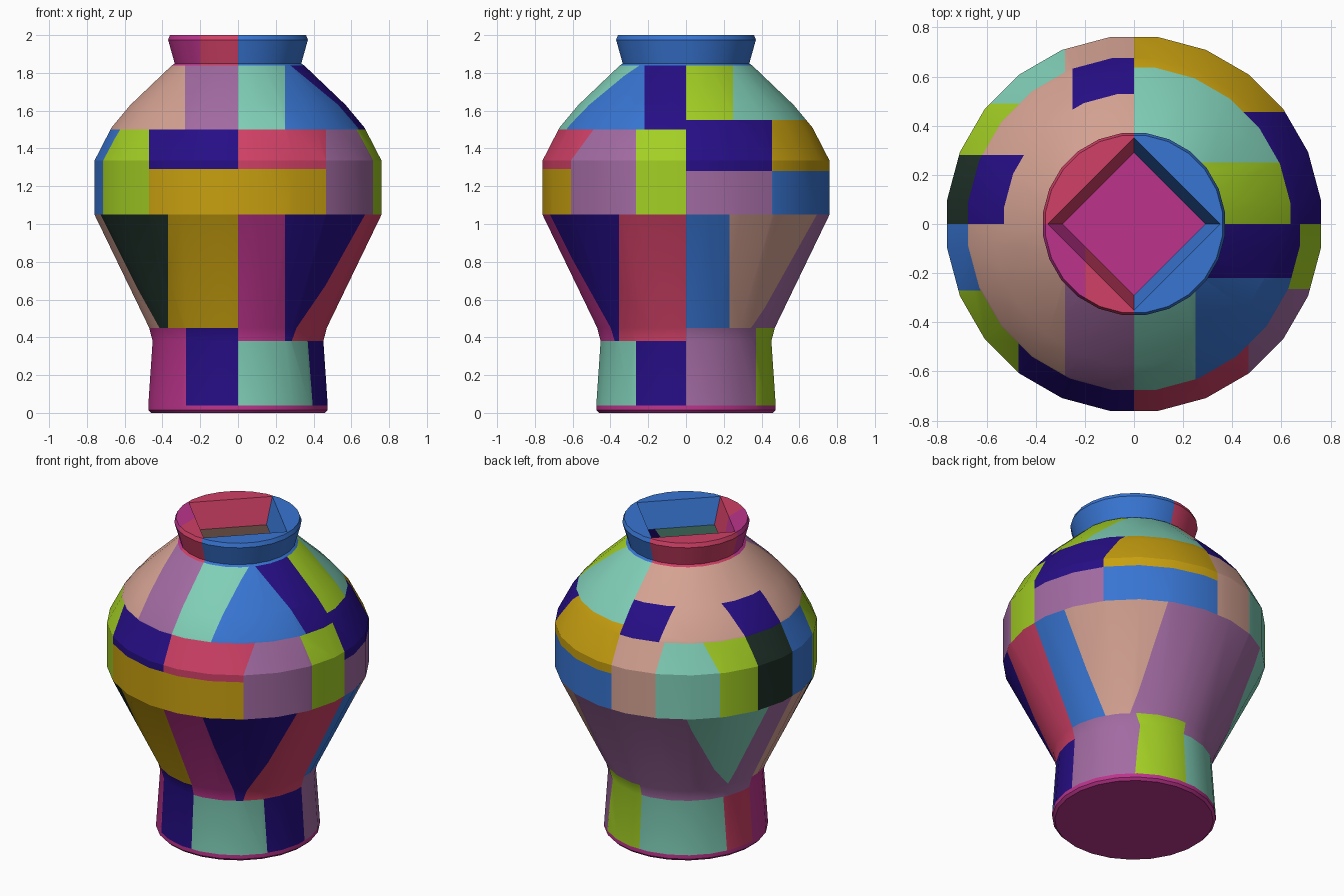
import bpy, bmesh, math
from mathutils import Vector

cube = bpy.data.objects.get("Cube")
if cube:
    bpy.data.objects.remove(cube, do_unlink=True)

COLOURS = {
    "salmon": (212, 162, 146), "lilac": (162, 107, 162), "mint": (128, 207, 183),
    "blue": (56, 117, 210), "navy": (38, 14, 134), "lime": (163, 207, 36),
    "crimson": (208, 64, 102), "gold": (200, 160, 16), "magenta": (188, 52, 140),
    "dark_green": (32, 50, 42),
}
NAMES = list(COLOURS)


def linear(c):
    c /= 255
    return c / 12.92 if c < 0.04 else ((c + 0.055) / 1.055) ** 2.4


def material(name):
    mat = bpy.data.materials.new(name)
    mat.use_nodes = True
    rgba = [linear(c) for c in COLOURS[name]] + [1.0]
    mat.diffuse_color = rgba
    mat.node_tree.nodes["Principled BSDF"].inputs["Base Color"].default_value = rgba
    return mat


# Patchwork: (x side, y side) -> bands of (bottom, top, strips, remaining colour).
# A strip (axis, limit, colour) covers the part closer to the centre than limit.
FRONT_LEFT, BACK_LEFT, BACK_RIGHT, FRONT_RIGHT = (1, -1), (1, 1), (-1, 1), (-1, -1)
PATCHES = {
    FRONT_LEFT: [
        (0.04, 0.38, [("y", 0.265, "navy")], "mint"),
        (0.38, 1.05, [("x", 0.25, "magenta"), ("y", 0.355, "crimson")], "navy"),
        (1.05, 1.29, [("x", 0.465, "gold"), ("y", 0.265, "lime")], "lilac"),
        (1.29, 1.5, [("x", 0.465, "crimson"), ("y", 0.265, "lime")], "lilac"),
        (1.5, 1.84, [("x", 0.25, "mint"), ("y", 0.22, "navy")], "blue"),
        (1.84, 2.0, [], "blue"),
    ],
    BACK_LEFT: [
        (0.04, 0.45, [("y", 0.37, "lilac")], "lime"),
        (0.45, 1.05, [("y", 0.23, "blue"), ("x", 0.32, "lilac")], "salmon"),
        (1.05, 1.28, [("y", 0.455, "lilac")], "blue"),
        (1.28, 1.55, [("y", 0.455, "navy")], "gold"),
        (1.55, 1.84, [("y", 0.25, "lime")], "mint"),
        (1.84, 2.0, [], "blue"),
    ],
    BACK_RIGHT: [
        (0.04, 0.38, [("y", 0.2, "crimson")], "mint"),
        (0.38, 1.05, [("x", 0.44, "lilac"), ("y", 0.2, "lilac")], "mint"),
        (1.05, 1.5, [("x", 0.28, "salmon"), ("y", 0.28, "dark_green"),
                     ("y", 0.49, "lime")], "mint"),
        (1.5, 1.67, [("x", 0.25, "navy"), ("y", 0.28, "navy")], "salmon"),
        (1.67, 1.84, [], "salmon"),
        (1.84, 2.0, [], "crimson"),
    ],
    FRONT_RIGHT: [
        (0.04, 0.45, [("x", 0.275, "navy")], "magenta"),
        (0.45, 1.05, [("x", 0.37, "gold"), ("y", 0.22, "salmon")], "dark_green"),
        (1.05, 1.29, [("x", 0.47, "gold"), ("y", 0.27, "blue")], "lime"),
        (1.29, 1.5, [("x", 0.47, "navy"), ("y", 0.27, "blue")], "lime"),
        (1.5, 1.84, [("x", 0.28, "lilac")], "salmon"),
        (1.84, 2.0, [("x", 0.2, "crimson")], "magenta"),
    ],
}

# Outer profile is round, inner profile is square with corners on the axes
OUTER = [(0.46, 0), (0.475, 0.015), (0.475, 0.04), (0.452, 0.38), (0.47, 0.45),
         (0.76, 1.05), (0.76, 1.335), (0.67, 1.51), (0.57, 1.63), (0.35, 1.84),
         (0.335, 1.85), (0.37, 1.975), (0.36, 2.0)]
INNER = [(0.35, 2.0), (0.29, 1.84), (0.6, 1.45), (0.64, 1.1), (0.4, 0.42), (0.4, 0.04)]

SIDES = 24
HALF = math.pi / SIDES
ANGLES = sorted([(2 * i + 1) * HALF for i in range(SIDES)]
                + [i * math.pi / 2 for i in range(4)])


def round_radius(r, a):
    on_axis = abs(math.sin(2 * a)) < 1e-4
    return r if on_axis else r / math.cos(HALF)


def square_radius(r, a):
    return r / (abs(math.cos(a)) + abs(math.sin(a)))


# Lathe the shell from the underside, over the rim and down to the inside floor
bm = bmesh.new()
rings = []
for profile, shape in ((OUTER, round_radius), (INNER, square_radius)):
    for r, z in profile:
        rings.append([bm.verts.new((shape(r, a) * math.cos(a), shape(r, a) * math.sin(a), z))
                      for a in ANGLES])
count = len(ANGLES)
for low, high in zip(rings, rings[1:]):
    for i in range(count):
        j = (i + 1) % count
        bm.faces.new((low[i], low[j], high[j], high[i]))
bm.faces.new(rings[0][::-1])
bm.faces.new(rings[-1])


def in_region(face, side, bottom, top):
    c = face.calc_center_median()
    return c.x * side[0] > 0 and c.y * side[1] > 0 and bottom < c.z < top


def cut(side, bottom, top, point, normal):
    faces = [f for f in bm.faces if in_region(f, side, bottom, top)]
    edges = {e for f in faces for e in f.edges}
    verts = {v for f in faces for v in f.verts}
    bmesh.ops.bisect_plane(bm, geom=faces + list(edges) + list(verts), dist=1e-5,
                           plane_co=point, plane_no=normal)


# Cut the patch outlines into the shell, then colour the patches
for f in bm.faces:
    f.material_index = NAMES.index("magenta")
for side, bands in PATCHES.items():
    for bottom, top, strips, rest in bands:
        cut(side, 0.041, 2.1, Vector((0, 0, bottom)), Vector((0, 0, 1)))
    for bottom, top, strips, rest in bands:
        roof = top + 0.01 if top == 2.0 else top
        for axis, limit, colour in strips:
            k = "xy".index(axis)
            normal = Vector((0, 0, 0))
            normal[k] = side[k]
            cut(side, bottom, roof, normal * limit, normal)
        for f in bm.faces:
            if not in_region(f, side, bottom + 1e-4, roof):
                continue
            c = f.calc_center_median()
            name = next((col for axis, limit, col in strips
                         if abs(getattr(c, axis)) < limit), rest)
            f.material_index = NAMES.index(name)

bmesh.ops.recalc_face_normals(bm, faces=bm.faces[:])
mesh = bpy.data.meshes.new("patchwork_vase")
bm.to_mesh(mesh)
bm.free()
for name in NAMES:
    mesh.materials.append(material(name))
vase = bpy.data.objects.new("patchwork_vase", mesh)
bpy.context.collection.objects.link(vase)

# Soft facets with crisp shoulders
bpy.ops.object.select_all(action="DESELECT")
vase.select_set(True)
bpy.context.view_layer.objects.active = vase
bpy.ops.object.shade_smooth_by_angle(angle=math.radians(20))
